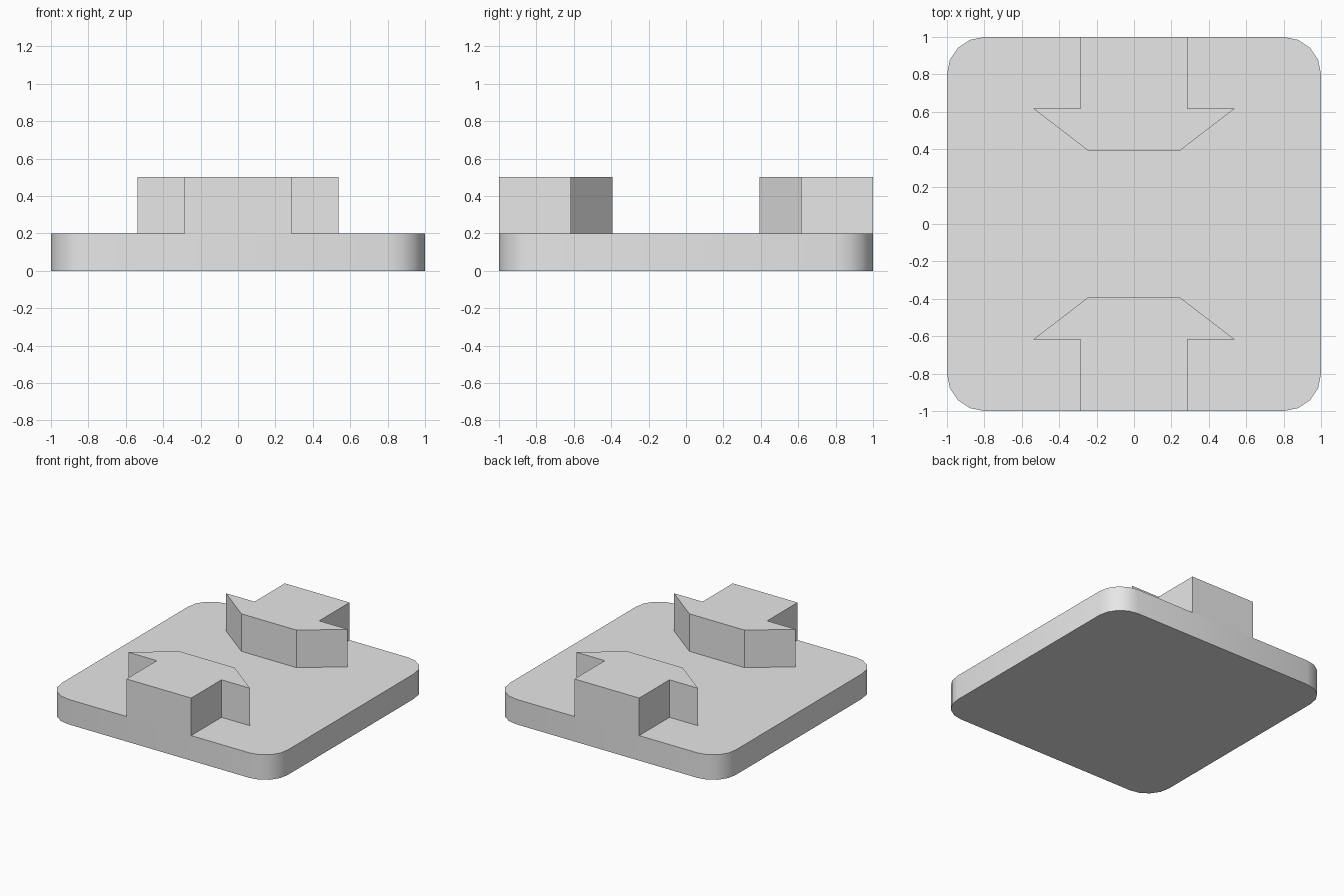
import bpy
import bmesh
import math

cube = bpy.data.objects.get("Cube")
if cube:
    bpy.data.objects.remove(cube, do_unlink=True)

GREY = (0.8, 0.8, 0.8, 1.0)
grey = bpy.data.materials.new("plain_grey")
grey.use_nodes = True
grey.diffuse_color = GREY
grey.node_tree.nodes["Principled BSDF"].inputs["Base Color"].default_value = GREY


def extrude_outline(name, outline, bottom, top):
    """Solid prism from a flat outline."""
    bm = bmesh.new()
    face = bm.faces.new([bm.verts.new((x, y, bottom)) for x, y in outline])
    extruded = bmesh.ops.extrude_face_region(bm, geom=[face], use_keep_orig=True)
    for item in extruded["geom"]:
        if isinstance(item, bmesh.types.BMVert):
            item.co.z = top
    bmesh.ops.recalc_face_normals(bm, faces=bm.faces[:])
    mesh = bpy.data.meshes.new(name)
    bm.to_mesh(mesh)
    bm.free()
    mesh.materials.append(grey)
    obj = bpy.data.objects.new(name, mesh)
    bpy.context.collection.objects.link(obj)
    return obj


# Base plate with four-segment rounded corners
RADIUS, STEPS = 0.2, 4
base_outline = []
for corner, (sx, sy) in enumerate([(1, 1), (-1, 1), (-1, -1), (1, -1)]):
    for step in range(STEPS + 1):
        a = (corner + step / STEPS) * math.pi / 2
        base_outline.append((sx * (1 - RADIUS) + RADIUS * math.cos(a),
                             sy * (1 - RADIUS) + RADIUS * math.sin(a)))
base = extrude_outline("base_plate", base_outline, 0.0, 0.2)
bpy.ops.object.select_all(action="DESELECT")
base.select_set(True)
bpy.context.view_layer.objects.active = base
bpy.ops.object.shade_smooth_by_angle(angle=math.radians(30))

# Arrow-shaped blocks at the front and back, pointing inwards
half = [(0.286, 1.0), (0.286, 0.617), (0.538, 0.617), (0.245, 0.392)]
arrow = half + [(-x, y) for x, y in reversed(half)]
for name, side in (("front_block", -1), ("back_block", 1)):
    extrude_outline(name, [(x, side * y) for x, y in arrow], 0.2, 0.5)
